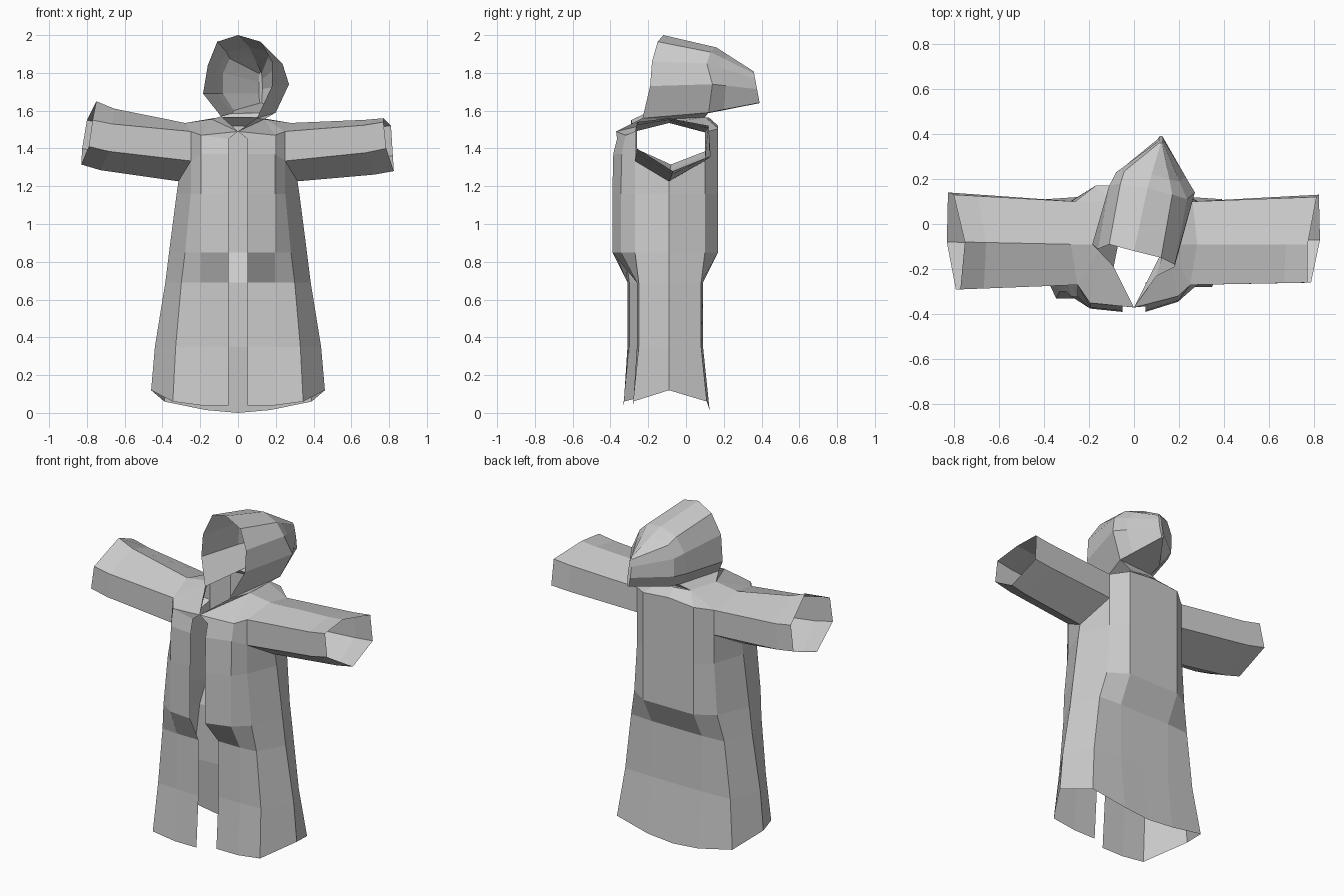
import bpy
import bmesh
from mathutils import Vector

cube = bpy.data.objects.get("Cube")
if cube:
    bpy.data.objects.remove(cube, do_unlink=True)

cloth = bpy.data.materials.new("grey_cloth")
cloth.use_nodes = True
grey = (0.6, 0.6, 0.6, 1)
cloth.diffuse_color = grey
cloth.node_tree.nodes["Principled BSDF"].inputs["Base Color"].default_value = grey


def build(name, faces):
    """Make one flat-shaded object from faces given as point loops."""
    bm = bmesh.new()
    for loop in faces:
        points = []
        for p in loop:
            p = Vector(p)
            if p not in points:
                points.append(p)
        if len(points) > 2:
            bm.faces.new([bm.verts.new(p) for p in points])
    bmesh.ops.remove_doubles(bm, verts=bm.verts, dist=0.001)
    bmesh.ops.recalc_face_normals(bm, faces=bm.faces)
    mesh = bpy.data.meshes.new(name)
    bm.to_mesh(mesh)
    bm.free()
    mesh.materials.append(cloth)
    obj = bpy.data.objects.new(name, mesh)
    bpy.context.collection.objects.link(obj)
    return obj


def strip(a, b, closed=False):
    """Quads between two point rows of equal length."""
    n = len(a)
    return [(a[i], a[(i + 1) % n], b[(i + 1) % n], b[i])
            for i in range(n if closed else n - 1)]


# Robe levels: z, hem sag, front y, panel x, panel y, side x, back x, back y, centre back y
LEVELS = [
    (0.04, 1, -0.28, 0.345, -0.28, 0.46, 0.39, 0.11, 0.125),
    (0.35, 0, -0.26, 0.33, -0.25, 0.44, 0.355, 0.08, 0.09),
    (0.69, 0, -0.26, 0.30, -0.25, 0.385, 0.315, 0.08, 0.09),
    (0.85, 0, -0.39, 0.28, -0.27, 0.365, 0.28, 0.10, 0.17),
    (1.16, 0, -0.39, 0.25, -0.27, 0.325, 0.26, 0.10, 0.17),
    (1.37, -1.8, -0.385, 0.25, -0.27, 0.315, 0.26, 0.10, 0.17),
    (1.48, -1, -0.365, 0.25, -0.27, 0.29, 0.26, 0.10, 0.17),
]
SAG = (0, 0, 0.02, 0.08, 0.02, -0.025, -0.04)
V_NECK = (0, -0.37, 1.49)


def level_points(level, side):
    z, sag, front, px, py, sx, bx, by, cy = level
    chest = front
    if z > 0.8:
        # the breast panels fall back towards the sides
        chest += 0.045 if side > 0 else 0.015
    if side < 0 and z < 1.3:
        # the right front panel hangs a little further forward
        py -= 0.05
        if z < 0.8:
            front -= 0.05
            chest = front
    flat = [(0.05, front), (0.195, chest), (px, py), (sx, -0.09),
            (bx, by), (0.17, cy), (0, cy)]
    return [Vector((side * x, y, z + sag * s)) for (x, y), s in zip(flat, SAG)]


def neck_points(side):
    return [Vector((side * x, y, z)) for x, y, z in
            ((0.14, -0.09, 1.555), (0.10, 0.10, 1.565))]


body = []
armholes = {}
for side in (1, -1):
    rows = [level_points(level, side) for level in LEVELS]
    arm, top = rows[-2:]
    # lift the shoulder corners and dip the neck opening
    for index, lift in ((0, -0.03), (1, -0.01), (2, 0.03), (4, 0.025)):
        top[index].z += lift
    for low, high in zip(rows[:-2], rows[1:-1]):
        body += strip(low, high)
    # chest and upper back, leaving the armhole open
    body += strip(arm[:3], top[:3]) + strip(arm[4:], top[4:])
    # shoulder yoke around the neck
    shoulder = Vector((side * 0.28, -0.09, 1.535))
    nape = Vector((0, 0.12, 1.565))
    n_side, n_back = neck_points(side)
    body += [(V_NECK, top[0], top[1]), (V_NECK, top[1], n_side),
             (top[1], top[2], n_side), (top[2], shoulder, n_side),
             (shoulder, top[4], n_back, n_side), (top[4], top[5], n_back),
             (top[5], top[6], nape, n_back)]
    armholes[side] = [shoulder, top[2], arm[2], arm[3], arm[4], top[4]]
build("robe_body", body)

# Sleeves: open hexagonal tubes, cuff order is top, front pair, bottom, back pair
CUFFS = {
    1: [(0.77, -0.09, 1.56), (0.77, -0.26, 1.54), (0.785, -0.26, 1.40),
        (0.825, -0.07, 1.28), (0.82, 0.13, 1.36), (0.81, 0.12, 1.52)],
    -1: [(-0.75, -0.08, 1.65), (-0.77, -0.29, 1.55), (-0.79, -0.29, 1.41),
         (-0.83, -0.08, 1.315), (-0.825, 0.14, 1.40), (-0.80, 0.13, 1.55)],
}
for side, name in ((1, "left_sleeve"), (-1, "right_sleeve")):
    root = armholes[side]
    cuff = [Vector(p) for p in CUFFS[side]]
    middle = []
    for a, b in zip(root, cuff):
        p = a.lerp(b, 0.8)
        p.z = a.z + (b.z - a.z) * 0.66
        middle.append(p)
    build(name, strip(root, middle, True) + strip(middle, cuff, True))

# Hood: arches from the face opening to a low upright edge at the back
opening = [Vector(p) for p in (
    (-0.09, -0.19, 1.57), (-0.185, -0.09, 1.69), (-0.16, -0.11, 1.84),
    (-0.11, -0.09, 1.965), (0, -0.12, 2.0), (0.12, -0.15, 1.965),
    (0.18, -0.18, 1.86), (0.18, -0.19, 1.73), (0.10, -0.23, 1.56))]
crown = [Vector(p) for p in (
    (-0.03, 0.11, 1.585), (-0.11, 0.16, 1.69), (-0.11, 0.17, 1.82),
    (-0.06, 0.18, 1.91), (0.06, 0.16, 1.935), (0.17, 0.13, 1.91),
    (0.235, 0.11, 1.85), (0.27, 0.14, 1.74), (0.2, 0.12, 1.59))]
tip = [Vector((0.12 + (p.x - 0.08) * 0.05, 0.39 - (p.z - 1.585) * 0.09,
               1.64 + (p.z - 1.585) * 0.48)) for p in crown]
rear = []
for a, b in zip(crown, tip):
    p = a.lerp(b, 0.3)
    # only the right rear corner stays broad
    if a.x < 0:
        p.x -= 0.035
    rear.append(p)
hood = strip(opening, crown) + strip(crown, rear, True) + strip(rear, tip, True)
hood.append(tip)
build("hood", hood)

# Collar joining the hood's lower edge to the neck hole
left, right = neck_points(1), neck_points(-1)
neck_edge = [V_NECK, right[0], right[1], left[1], left[0], V_NECK]
hood_edge = [V_NECK, opening[0], crown[0], crown[-1], opening[-1], V_NECK]
build("collar", strip(neck_edge, hood_edge))
